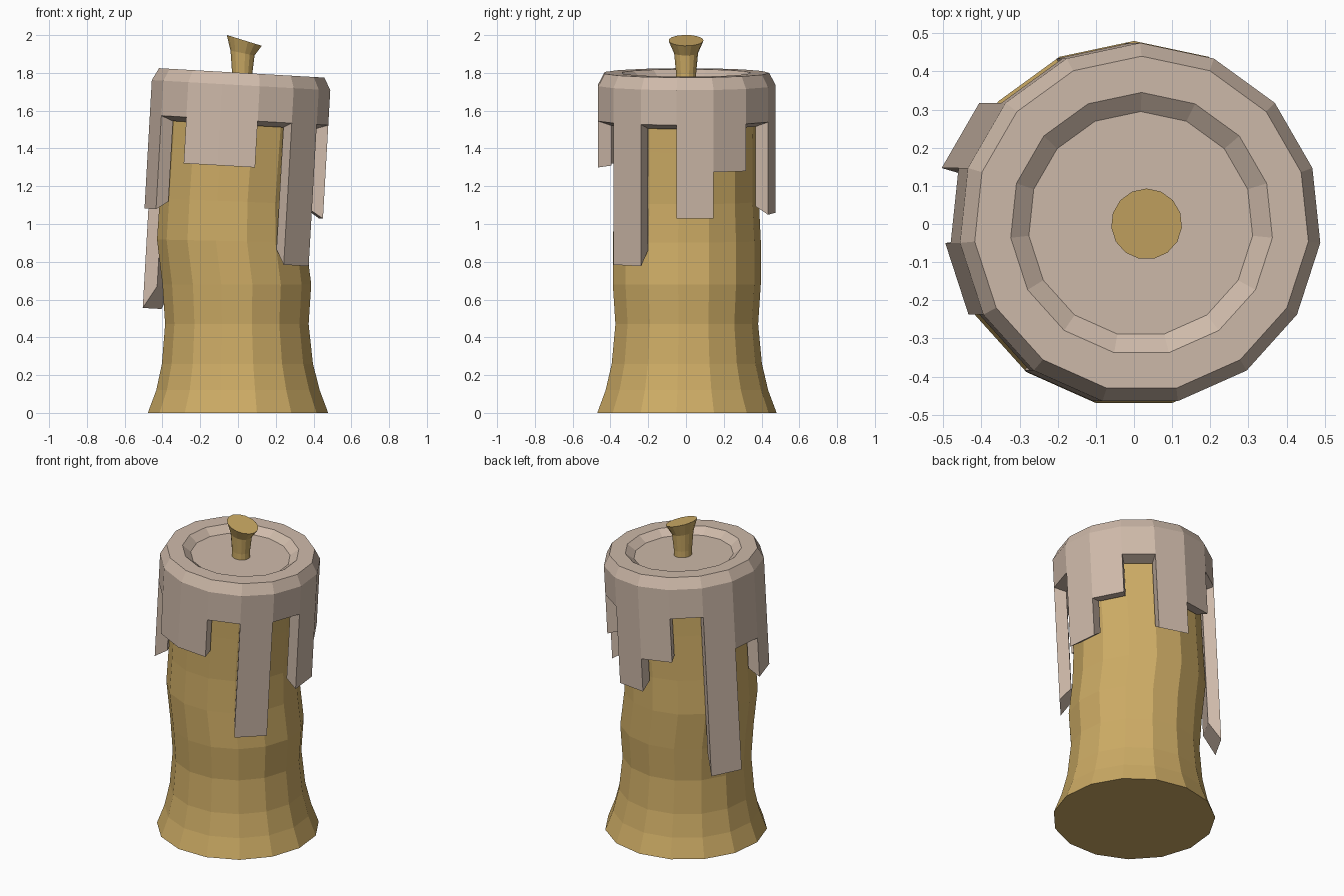
import bpy, bmesh, math

if "Cube" in bpy.data.objects:
    bpy.data.objects.remove(bpy.data.objects["Cube"])

N = 15  # sides of every round part


def material(name, color):
    m = bpy.data.materials.new(name)
    m.diffuse_color = color
    m.use_nodes = True
    m.node_tree.nodes["Principled BSDF"].inputs["Base Color"].default_value = m.diffuse_color
    return m


def finish(bm, name, mat):
    bmesh.ops.remove_doubles(bm, verts=bm.verts, dist=0.0001)
    bmesh.ops.recalc_face_normals(bm, faces=bm.faces)
    me = bpy.data.meshes.new(name)
    bm.to_mesh(me)
    bm.free()
    me.materials.append(mat)
    ob = bpy.data.objects.new(name, me)
    bpy.context.collection.objects.link(ob)
    return ob


def angle(i):
    return math.radians(90 + 360 / N * i)


def stack(name, rings, mat):
    """Capped tube from rings of (z, radius, centre x, slope of the ring along x)."""
    bm = bmesh.new()
    loops = []
    for z, r, cx, slope in rings:
        loops.append([bm.verts.new((cx + r * math.cos(angle(i)), r * math.sin(angle(i)),
                                    z + slope * r * math.cos(angle(i)))) for i in range(N)])
    for a, b in zip(loops, loops[1:]):
        for i in range(N):
            j = (i + 1) % N
            bm.faces.new((a[i], a[j], b[j], b[i]))
    bm.faces.new(loops[0])
    bm.faces.new(loops[-1])
    return finish(bm, name, mat)


yellow = material("candle_yellow", (0.61, 0.41, 0.13, 1))
wax = material("melted_wax", (0.62, 0.49, 0.40, 1))

# Candle body: flared foot, slightly wavy column
stack("candle_body", [
    (0, 0.48, 0, 0), (0.12, 0.435, 0, 0), (0.26, 0.402, -0.003, 0), (0.47, 0.382, -0.006, 0),
    (0.68, 0.396, -0.006, 0), (0.91, 0.396, -0.035, -0.02), (1.12, 0.386, -0.03, -0.04),
    (1.40, 0.386, -0.01, -0.057), (1.70, 0.39, 0.01, -0.057)], yellow)

# Wick: flaring, cut at a slant
stack("wick", [(1.74, 0.054, 0.022, -0.05), (1.80, 0.054, 0.022, -0.08),
               (1.905, 0.064, 0.024, -0.2), (1.972, 0.093, 0.033, -0.31)], yellow)

# Wax cap with drips, one tip height per side, all tilted a little
TILT, BASE = 0.057, 1.55
R_OUT, R_IN, SHOULDER, INNER_TOP = 0.475, 0.402, 1.735, 1.70
tips = [1.27, BASE, 0.53, 1.305, 1.055, BASE, 1.305, 1.305, BASE, 0.80,
        BASE, 1.055, 1.30, BASE, 1.06]

bm = bmesh.new()


def point(r, i, z):
    x, y = r * math.cos(angle(i)), r * math.sin(angle(i))
    return bm.verts.new((x + 0.005 + TILT * (z - 1.54), y, z - TILT * x))


def face(*pts):
    bm.faces.new([point(*p) for p in pts])


def inner_tip(z):
    return z - 0.025 + 0.14 * (BASE - z)


top = [(0.295, 1.762), (0.345, 1.80), (0.44, 1.80), (R_OUT, SHOULDER)]
face(*[(0.295, i, 1.762) for i in range(N)])  # sunken pool
face(*[(R_IN, i, INNER_TOP) for i in range(N)])  # hidden underside
for i, t in enumerate(tips):
    j = i + 1
    u = inner_tip(t)
    for (ra, za), (rb, zb) in zip(top, top[1:]):
        face((ra, i, za), (ra, j, za), (rb, j, zb), (rb, i, zb))
    face((R_OUT, i, SHOULDER), (R_OUT, j, SHOULDER), (R_OUT, j, t), (R_OUT, i, t))
    face((R_OUT, i, t), (R_OUT, j, t), (R_IN, j, u), (R_IN, i, u))
    face((R_IN, i, u), (R_IN, j, u), (R_IN, j, INNER_TOP), (R_IN, i, INNER_TOP))
    n = tips[j % N]
    if abs(n - t) > 0.001:  # exposed drip side
        face((R_OUT, j, t), (R_OUT, j, n), (R_IN, j, inner_tip(n)), (R_IN, j, u))
finish(bm, "wax_cap", wax)
